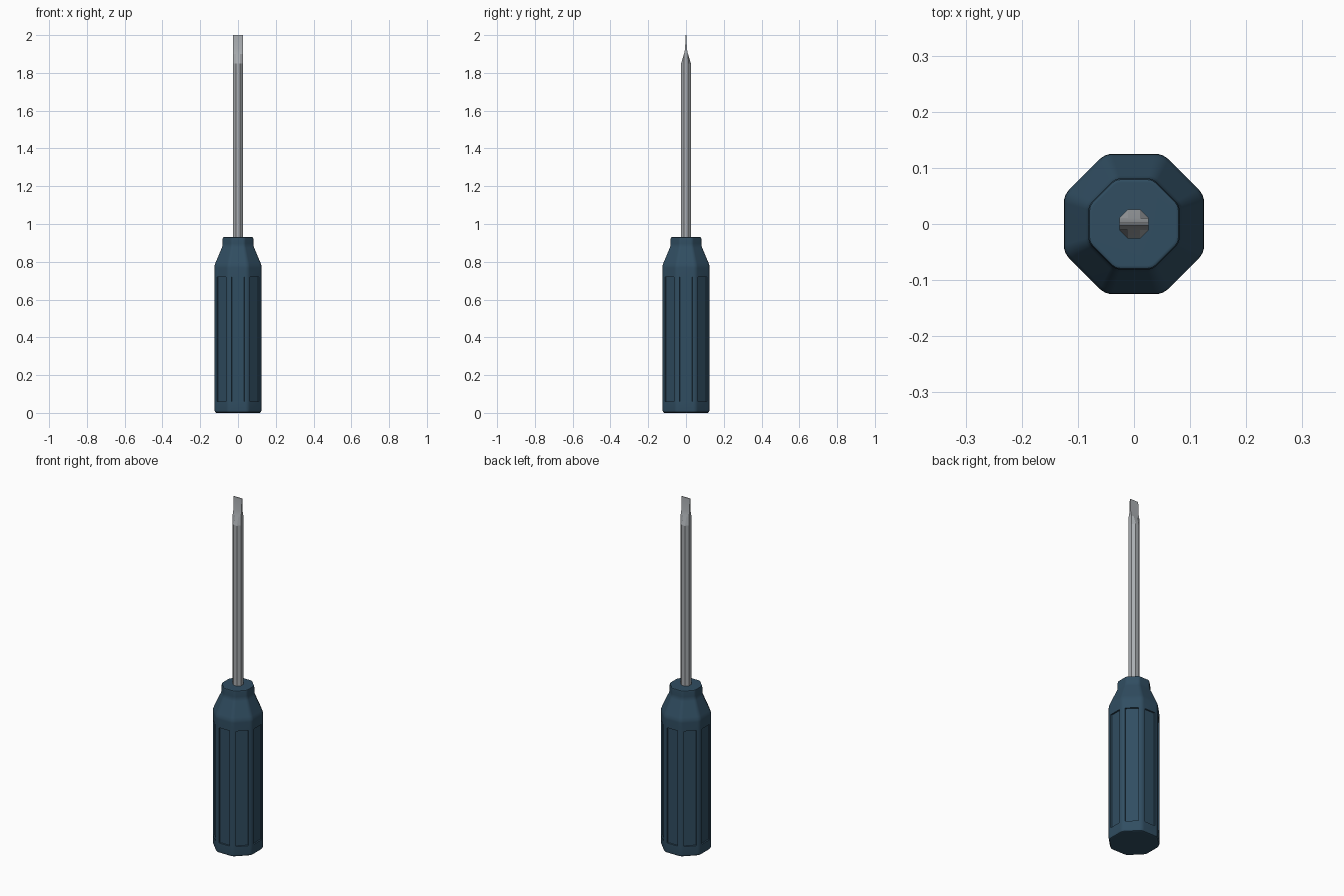
import bpy
import bmesh
from math import cos, sin, pi

if "Cube" in bpy.data.objects:
    bpy.data.objects.remove(bpy.data.objects["Cube"])


def make_material(name, color, roughness, metallic=0.0):
    mat = bpy.data.materials.new(name)
    mat.use_nodes = True
    mat.diffuse_color = color
    bsdf = mat.node_tree.nodes["Principled BSDF"]
    bsdf.inputs["Base Color"].default_value = color
    bsdf.inputs["Roughness"].default_value = roughness
    return mat


def octagon(apothem, radius=0.0, segments=0):
    """Octagon with flats facing the axes and optionally rounded corners."""
    points = []
    for i in range(8):
        mid = (i + 0.5) * pi / 4
        reach = (apothem - radius) / cos(pi / 8)
        for s in range(segments + 1):
            a = mid + (s / segments - 0.5) * pi / 4 if segments else mid
            points.append((reach * cos(mid) + radius * cos(a),
                           reach * sin(mid) + radius * sin(a)))
    return points


def loft(bm, rings):
    """Skin a stack of (outline, height) rings and cap both ends."""
    loops = [[bm.verts.new((x, y, z)) for x, y in outline] for outline, z in rings]
    count = len(loops[0])
    bands = []
    for low, high in zip(loops, loops[1:]):
        bands.append([bm.faces.new((low[i], low[(i + 1) % count],
                                    high[(i + 1) % count], high[i]))
                      for i in range(count)])
    bm.faces.new(loops[0][::-1])
    bm.faces.new(loops[-1])
    return bands


def finish(bm, name, mat, angle):
    bm.normal_update()
    mesh = bpy.data.meshes.new(name)
    bm.to_mesh(mesh)
    bm.free()
    mesh.materials.append(mat)
    obj = bpy.data.objects.new(name, mesh)
    bpy.context.collection.objects.link(obj)
    bpy.ops.object.select_all(action="DESELECT")
    obj.select_set(True)
    bpy.context.view_layer.objects.active = obj
    bpy.ops.object.shade_smooth_by_angle(angle=angle)
    return obj


navy = make_material("navy plastic", (0.03, 0.075, 0.12, 1), 0.5)
steel = make_material("grey steel", (0.40, 0.42, 0.44, 1), 0.4)

# Handle: rounded octagon with a tapered shoulder and a neck
profile = [(0.114, 0.0), (0.121, 0.004), (0.125, 0.014),
           (0.125, 0.056), (0.125, 0.724),
           (0.125, 0.768), (0.124, 0.78), (0.119, 0.795),
           (0.086, 0.873), (0.082, 0.885), (0.081, 0.897),
           (0.081, 0.922), (0.079, 0.929), (0.074, 0.932)]
SEGMENTS = 4
bm = bmesh.new()
bands = loft(bm, [(octagon(r, r * 0.27, SEGMENTS), z) for r, z in profile])

# Grip panels: sink the wide flat of each side
bm.normal_update()
panels = bands[3][SEGMENTS::SEGMENTS + 1]
bmesh.ops.inset_individual(bm, faces=panels, thickness=0.004, use_even_offset=True)
bmesh.ops.inset_individual(bm, faces=panels, thickness=0.001, depth=-0.007,
                           use_even_offset=True)
handle = finish(bm, "handle", navy, 0.6)
weighted = handle.modifiers.new("flat faces", "WEIGHTED_NORMAL")
weighted.keep_sharp = True

# Shaft: octagonal bar whose tip is ground to a flat blade
SHAFT = 0.026
bar = octagon(SHAFT)


def ground(limit):
    return [(x, max(-limit, min(limit, y))) for x, y in bar]


side_half = SHAFT * 0.4142
bm = bmesh.new()
loft(bm, [(bar, 0.9), (bar, 1.85), (ground(side_half), 1.9),
          (ground(0.005), 1.925), (ground(0.002), 2.0)])
finish(bm, "shaft", steel, 0.2)
